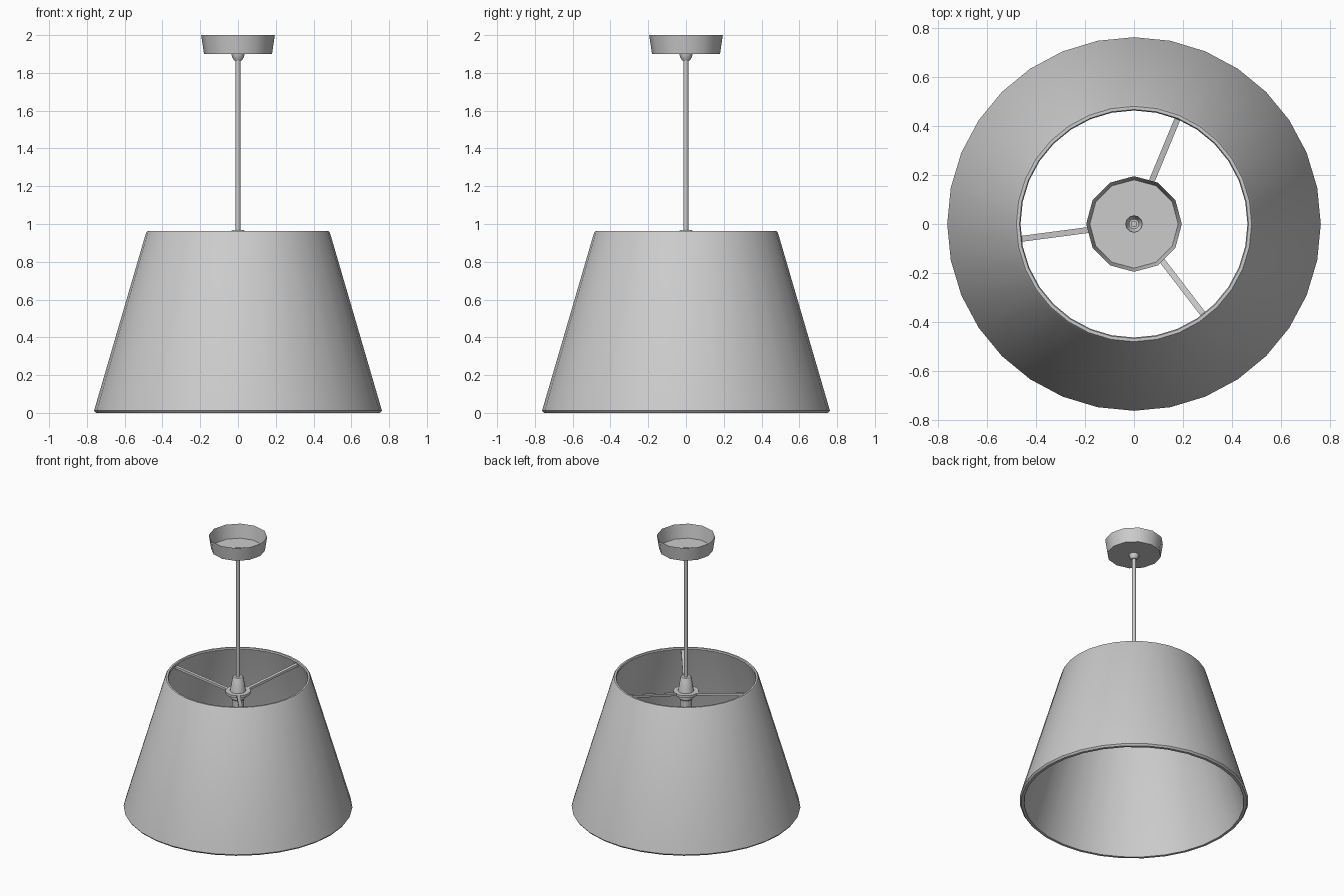
import bpy, bmesh, math
from mathutils import Vector

if "Cube" in bpy.data.objects:
    bpy.data.objects.remove(bpy.data.objects["Cube"])


def lathe(name, profile, sides, closed=False, smooth=35):
    """Revolve (radius, z) points around z; radius 0 becomes a pole."""
    bm = bmesh.new()
    rings = []
    for r, z in profile:
        if r == 0:
            rings.append([bm.verts.new((0, 0, z))] * sides)
        else:
            rings.append([bm.verts.new((r * math.cos(2 * math.pi * i / sides),
                                        r * math.sin(2 * math.pi * i / sides), z))
                          for i in range(sides)])
    pairs = list(zip(rings, rings[1:]))
    if closed:
        pairs.append((rings[-1], rings[0]))
    for a, b in pairs:
        for i in range(sides):
            j = (i + 1) % sides
            bm.faces.new(dict.fromkeys((a[i], a[j], b[j], b[i])))
    bmesh.ops.recalc_face_normals(bm, faces=bm.faces)
    return finish(name, bm, smooth)


def finish(name, bm, smooth=None):
    mesh = bpy.data.meshes.new(name)
    bm.to_mesh(mesh)
    bm.free()
    obj = bpy.data.objects.new(name, mesh)
    bpy.context.collection.objects.link(obj)
    if smooth:
        bpy.ops.object.select_all(action='DESELECT')
        obj.select_set(True)
        bpy.context.view_layer.objects.active = obj
        bpy.ops.object.shade_smooth_by_angle(angle=math.radians(smooth))
    return obj


def bar(name, start, end, width):
    """Square bar between two points."""
    start, end = Vector(start), Vector(end)
    bm = bmesh.new()
    bmesh.ops.create_cube(bm, size=1)
    bmesh.ops.scale(bm, vec=(width, width * 0.7, (end - start).length), verts=bm.verts)
    obj = finish(name, bm)
    obj.location = (start + end) / 2
    obj.rotation_euler = (end - start).to_track_quat('Z', 'Y').to_euler()
    return obj


# Tapered shade, hollow, with softened rims
lathe("shade", [(0.752, 0), (0.762, 0.012), (0.487, 0.953), (0.480, 0.962),
                (0.467, 0.962), (0.463, 0.953), (0.733, 0.012), (0.733, 0)],
      32, closed=True)

# Ceiling cup, open at the top, with its cable grip below
lathe("ceiling_cup", [(0.195, 2.0), (0.180, 1.9), (0.034, 1.9)], 12)
lathe("cable_grip", [(0.034, 1.9), (0.032, 1.885), (0.020, 1.865), (0.012, 1.865)], 12)

# Hanging rod
lathe("rod", [(0, 1.9), (0.013, 1.9), (0.013, 0.94), (0, 0.94)], 8, smooth=50)

# Lamp holder: cone cap, clamping flange and socket sleeve
lathe("lamp_holder", [(0, 0.968), (0.032, 0.968), (0.037, 0.96), (0.053, 0.865),
                      (0.085, 0.865), (0.085, 0.848), (0.052, 0.848),
                      (0.052, 0.815), (0.040, 0.805), (0.040, 0.70),
                      (0.032, 0.70), (0.032, 0.78), (0, 0.78)], 16)

# Three spokes rising from the flange to the top of the shade
for n in range(3):
    a = math.radians(67.5 + 120 * n)
    c, s = math.cos(a), math.sin(a)
    bar(f"spoke_{n + 1}", (0.06 * c, 0.06 * s, 0.853),
        (0.47 * c, 0.47 * s, 0.938), 0.024)
